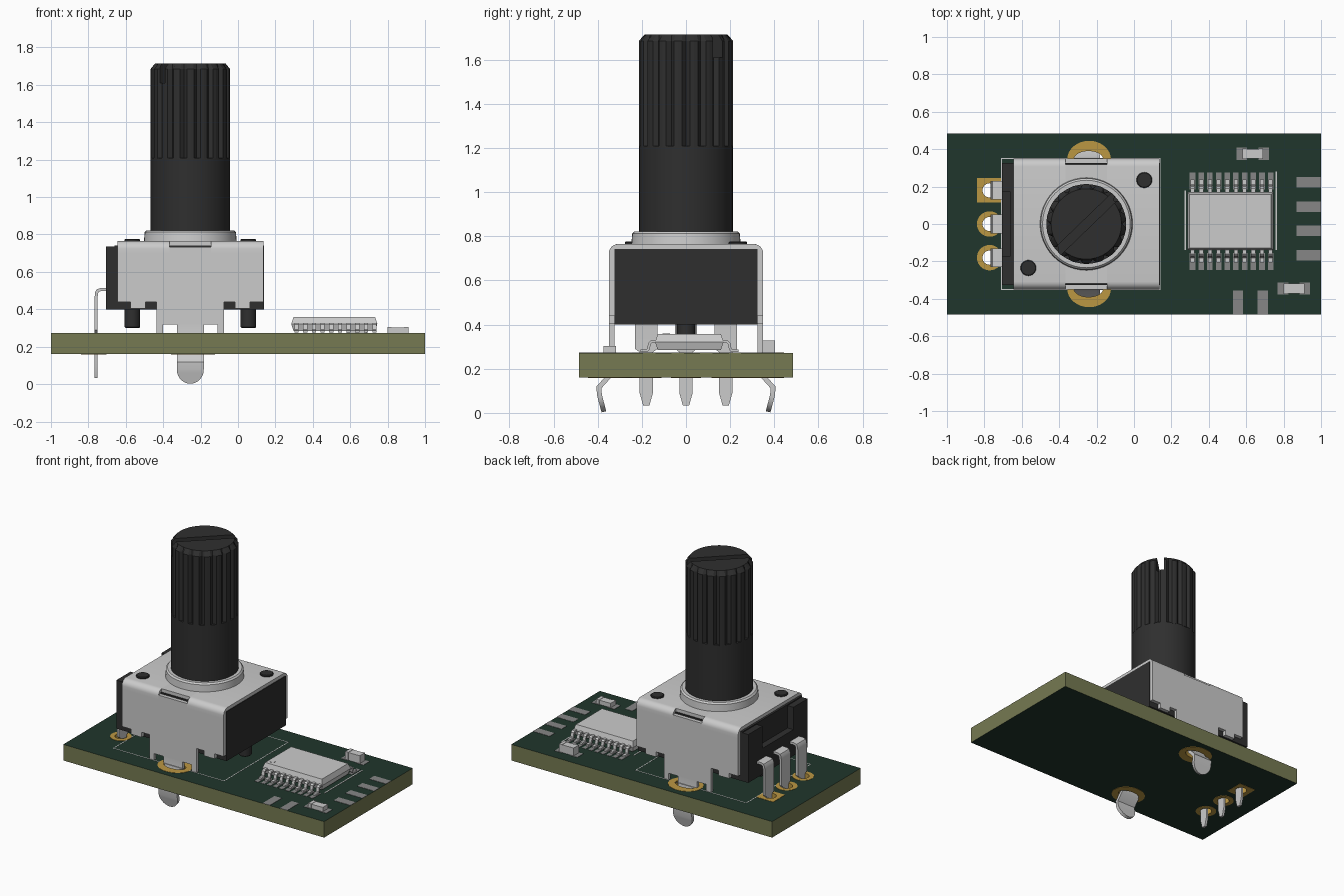
import bpy, bmesh, math
from mathutils import Vector

if "Cube" in bpy.data.objects:
    bpy.data.objects.remove(bpy.data.objects["Cube"])

CX = -0.255            # encoder axis
TOP, BOT = 0.272, 0.161  # board faces


def mat(name, r, g, b):
    m = bpy.data.materials.new(name)
    m.diffuse_color = (r, g, b, 1)
    m.use_nodes = True
    m.node_tree.nodes["Principled BSDF"].inputs["Base Color"].default_value = m.diffuse_color
    return m


GREEN = mat("solder_mask", 0.014, 0.037, 0.025)
OLIVE = mat("board_core", 0.18, 0.195, 0.085)
BLACK = mat("black_plastic", 0.028, 0.028, 0.028)
GOLD = mat("gold_plating", 0.5, 0.31, 0.055)
TIN = mat("tinned_pad", 0.24, 0.24, 0.24)


def mesh(name, verts, faces, m=None, smooth=False):
    me = bpy.data.meshes.new(name)
    me.from_pydata([tuple(v) for v in verts], [], faces)
    bm = bmesh.new()
    bm.from_mesh(me)
    bmesh.ops.recalc_face_normals(bm, faces=bm.faces)
    bm.to_mesh(me)
    bm.free()
    ob = bpy.data.objects.new(name, me)
    bpy.context.collection.objects.link(ob)
    if m:
        me.materials.append(m)
    if smooth:
        select(ob)
        bpy.ops.object.shade_smooth_by_angle(angle=math.radians(35))
    return ob


def select(ob):
    bpy.ops.object.select_all(action='DESELECT')
    ob.select_set(True)
    bpy.context.view_layer.objects.active = ob


def stack(name, rings, m=None, smooth=False):
    """Skin equal-length vertex rings and cap both ends."""
    n = len(rings[0])
    faces = [(k * n + i, k * n + (i + 1) % n, (k + 1) * n + (i + 1) % n, (k + 1) * n + i)
             for k in range(len(rings) - 1) for i in range(n)]
    faces += [tuple(range(n)), tuple(range((len(rings) - 1) * n, len(rings) * n))]
    return mesh(name, [v for r in rings for v in r], faces, m, smooth)


def rect(x0, x1, y0, y1):
    return [(x0, y0), (x1, y0), (x1, y1), (x0, y1)]


def box(name, x0, x1, y0, y1, z0, z1, m=None):
    return stack(name, [[(x, y, z) for x, y in rect(x0, x1, y0, y1)] for z in (z0, z1)], m)


def oval(x, y, rx, ry, n=32):
    return [(x + rx * math.cos(2 * math.pi * i / n), y + ry * math.sin(2 * math.pi * i / n))
            for i in range(n)]


def lathe(name, profile, x, y, m=None, n=40):
    return stack(name, [[(*p, z) for p in oval(x, y, r, r, n)] for r, z in profile], m, True)


def plate(name, loops, z0, z1, m=None):
    """Flat plate from an outline plus hole outlines."""
    cu = bpy.data.curves.new(name, 'CURVE')
    cu.dimensions, cu.fill_mode, cu.extrude = '2D', 'BOTH', (z1 - z0) / 2
    for loop in loops:
        s = cu.splines.new('POLY')
        s.points.add(len(loop) - 1)
        for p, (x, y) in zip(s.points, loop):
            p.co = (x, y, 0, 1)
        s.use_cyclic_u = True
    ob = bpy.data.objects.new(name, cu)
    bpy.context.collection.objects.link(ob)
    ob.location.z = (z0 + z1) / 2
    if m:
        cu.materials.append(m)
    select(ob)
    bpy.ops.object.convert(target='MESH')
    bpy.ops.object.shade_flat()
    return bpy.context.object


def ribbon(name, path, half, thick, centre, axis='x', sign=1):
    """Bent sheet strip: path of (u, z), half-width per point, width along axis."""
    P = [Vector(p) for p in path]
    rings = []
    for i, p in enumerate(P):
        a = (p - P[i - 1]).normalized() if i else (P[1] - p).normalized()
        b = (P[i + 1] - p).normalized() if i < len(P) - 1 else a
        d = (a + b).normalized()
        off = Vector((-d.y, d.x)) * thick / 2 / max(d.dot(a), 0.5)
        h = half[i] if isinstance(half, list) else half
        ring = []
        for q, w in ((p + off, -h), (p + off, h), (p - off, h), (p - off, -h)):
            ring.append((centre + w, sign * q.x, q.y) if axis == 'x' else (sign * q.x, centre + w, q.y))
        rings.append(ring)
    return stack(name, rings, None, True)


# Circuit board with through holes, green faces and bare edges
pin_y = (0.18, 0.0, -0.18)
holes = [oval(-0.772, y, 0.04, 0.04) for y in pin_y]
holes += [oval(CX + 0.012, s * 0.345, 0.081, 0.047) for s in (1, -1)]
board = plate("circuit_board", [rect(-1, 1, -0.485, 0.485)] + holes, BOT, TOP, GREEN)
board.data.materials.append(OLIVE)
for p in board.data.polygons:
    if abs(p.normal.z) < 0.5:
        p.material_index = 1

# Gold plated holes
for i, y in enumerate(pin_y):
    outer = rect(-0.84, -0.71, y - 0.065, y + 0.065) if i == 0 else oval(-0.772, y, 0.068, 0.068)
    plate("pin_pad", [outer, oval(-0.772, y, 0.038, 0.038)], BOT - 0.002, TOP + 0.002, GOLD)
for s in (1, -1):
    plate("clip_pad", [oval(CX + 0.015, s * 0.345, 0.117, 0.1), oval(CX + 0.012, s * 0.345, 0.079, 0.045)],
          BOT - 0.002, TOP + 0.002, GOLD)

# Printed outline around the encoder and beside the chip
plate("encoder_outline", [rect(-0.712, 0.142, -0.354, 0.354), rect(-0.706, 0.136, -0.348, 0.348)],
      TOP, TOP + 0.001)
for x in (0.275, 0.76):
    box("chip_outline", x - 0.004, x + 0.004, -0.14, 0.28 if x > 0.5 else 0.18, TOP, TOP + 0.002)

# Encoder plastic body, rear terminal block with pocket, pegs and rivets
box("encoder_body", -0.66, 0.14, -0.325, 0.325, 0.40, 0.742, BLACK)
box("terminal_block", -0.705, -0.66, -0.325, 0.325, 0.40, 0.58, BLACK)
for s in (1, -1):
    y0, y1 = sorted((s * 0.17, s * 0.325))
    box("terminal_post", -0.705, -0.66, y0, y1, 0.58, 0.735, BLACK)
    lathe("locating_peg", [(0.036, 0.30), (0.042, 0.306), (0.042, 0.41)], CX + s * 0.31, 0, BLACK, n=24)
    lathe("rivet_head", [(0.042, 0.75), (0.042, 0.772), (0.038, 0.776)], CX + s * 0.31, s * 0.235, BLACK, n=24)

# Metal case: two bent halves with a slot between them, plus centre strip
bend = [(0.3375 - 0.03 + 0.03 * math.cos(a), 0.7225 + 0.03 * math.sin(a))
        for a in (math.radians(15 * k) for k in range(7))]
arch = [(0.3375, 0.70)] + bend
arch += [(-u, z) for u, z in reversed(arch)]
for s in (1, -1):
    ribbon("case_top", arch, 0.14, 0.025, CX + s * 0.25)
box("case_top_centre", CX - 0.11, CX + 0.11, -0.318, 0.318, 0.74, 0.765)

# Case side walls with mounting tabs and sprung clips through the board
side = [(0.11, 0.732), (0.11, 0.70), (0.39, 0.70), (0.39, 0.44), (0.32, 0.44), (0.32, 0.405),
        (0.24, 0.405), (0.24, 0.44), (0.18, 0.44), (0.18, TOP), (0.145, TOP), (0.145, 0.318)]
outline = side + [(-u, z) for u, z in reversed(side)]
r = 0.072
clip = [(0.3375, 0.33), (0.3375, 0.2), (0.35, 0.165), (0.395, 0.115), (0.392, 0.08)]
clip_w = [r] * len(clip)
for k in range(1, 8):
    t = math.sin(math.radians(90 * k / 7))
    clip.append((0.392 - 0.02 * t, 0.08 - 0.075 * t))
    clip_w.append(max(r * math.cos(math.radians(90 * k / 7)), 0.006))
for s in (1, -1):
    stack("case_side", [[(CX + u, s * y, z) for u, z in outline] for y in (0.325, 0.35)])
    ribbon("board_clip", clip, clip_w, 0.022, CX, sign=s)

# Bent terminal pins
pin = [(-0.69, 0.505), (-0.735, 0.505), (-0.75, 0.5), (-0.756, 0.488), (-0.758, 0.47), (-0.758, 0.29),
       (-0.758, 0.275), (-0.758, 0.09), (-0.758, 0.033)]
for y in pin_y:
    ribbon("terminal_pin", pin, [0.05] * 6 + [0.03, 0.03, 0.014], 0.016, y, axis='y')

# Collar, plain shaft and splined shaft end with a round chamfered tip
lathe("collar", [(0.248, 0.76), (0.244, 0.812), (0.234, 0.822), (0.2, 0.822)], CX, 0, n=48)
lathe("shaft", [(0.213, 0.80), (0.213, 1.21)], CX, 0, BLACK, n=48)
TEETH = 18
rings = [[], [], []]
for k in range(TEETH):
    for f, q in ((0, 0.193), (0.25, 0.213), (0.5, 0.214), (0.75, 0.213)):
        a = 2 * math.pi * (k + f) / TEETH
        for ring, rad, z in zip(rings, (q, q, 0.188), (1.205, 1.685, 1.715)):
            ring.append((CX + rad * math.cos(a), rad * math.sin(a), z))
end = stack("splined_shaft_end", rings, BLACK)

# Screwdriver slot across the shaft end
cutter = box("slot_cutter", -0.4, 0.4, -0.024, 0.024, 1.61, 1.8, BLACK)
cutter.location.x = CX
cutter.rotation_euler.z = math.radians(44)
cutter.hide_render = True
mod = end.modifiers.new("slot", 'BOOLEAN')
mod.object, mod.operation, mod.solver = cutter, 'DIFFERENCE', 'EXACT'
select(end)
bpy.ops.object.convert(target='MESH')
bpy.data.objects.remove(cutter)

# Chip with ten gull-wing legs a side
CY = 0.015
stack("chip_body", [[(x, CY + y, z) for x, y in rect(0.285 + d, 0.745 - d, d - 0.155, 0.155 - d)]
                    for d, z in ((0.012, 0.284), (0, 0.322), (0.012, 0.358))])
lathe("chip_marker", [(0.017, 0.352), (0.017, 0.36)], 0.33, CY - 0.105, n=16)
leg = [(0.14, 0.322), (0.172, 0.322), (0.18, 0.315), (0.186, 0.288), (0.194, 0.281), (0.222, 0.281)]
for i in range(10):
    x = 0.313 + i * 0.0464
    for s in (1, -1):
        ribbon("chip_leg", [(u + s * CY, z) for u, z in leg], 0.011, 0.012, x, sign=s)
        y0, y1 = sorted((CY + s * 0.17, CY + s * 0.26))
        box("chip_pad", x - 0.015, x + 0.015, y0, y1, TOP - 0.002, TOP + 0.002, TIN)

# Small surface parts: ceramic middle, end caps and pads
for x, y, z in ((0.635, 0.375, 0.328), (0.855, -0.345, 0.304)):
    box("component_body", x - 0.035, x + 0.035, y - 0.026, y + 0.026, TOP, z - 0.002)
    for s in (1, -1):
        a, b = sorted((x + s * 0.033, x + s * 0.056))
        box("component_cap", a, b, y - 0.028, y + 0.028, TOP, z)
        a, b = sorted((x + s * 0.03, x + s * 0.087))
        box("component_pad", a, b, y - 0.033, y + 0.033, TOP - 0.002, TOP + 0.002, TIN)

# Edge connection pads
for y in (0.222, 0.092, -0.037, -0.167):
    box("edge_pad", 0.87, 0.999, y - 0.028, y + 0.028, TOP - 0.002, TOP + 0.002, TIN)
for x in (0.556, 0.688):
    box("edge_pad", x - 0.028, x + 0.028, -0.484, -0.355, TOP - 0.002, TOP + 0.002, TIN)
